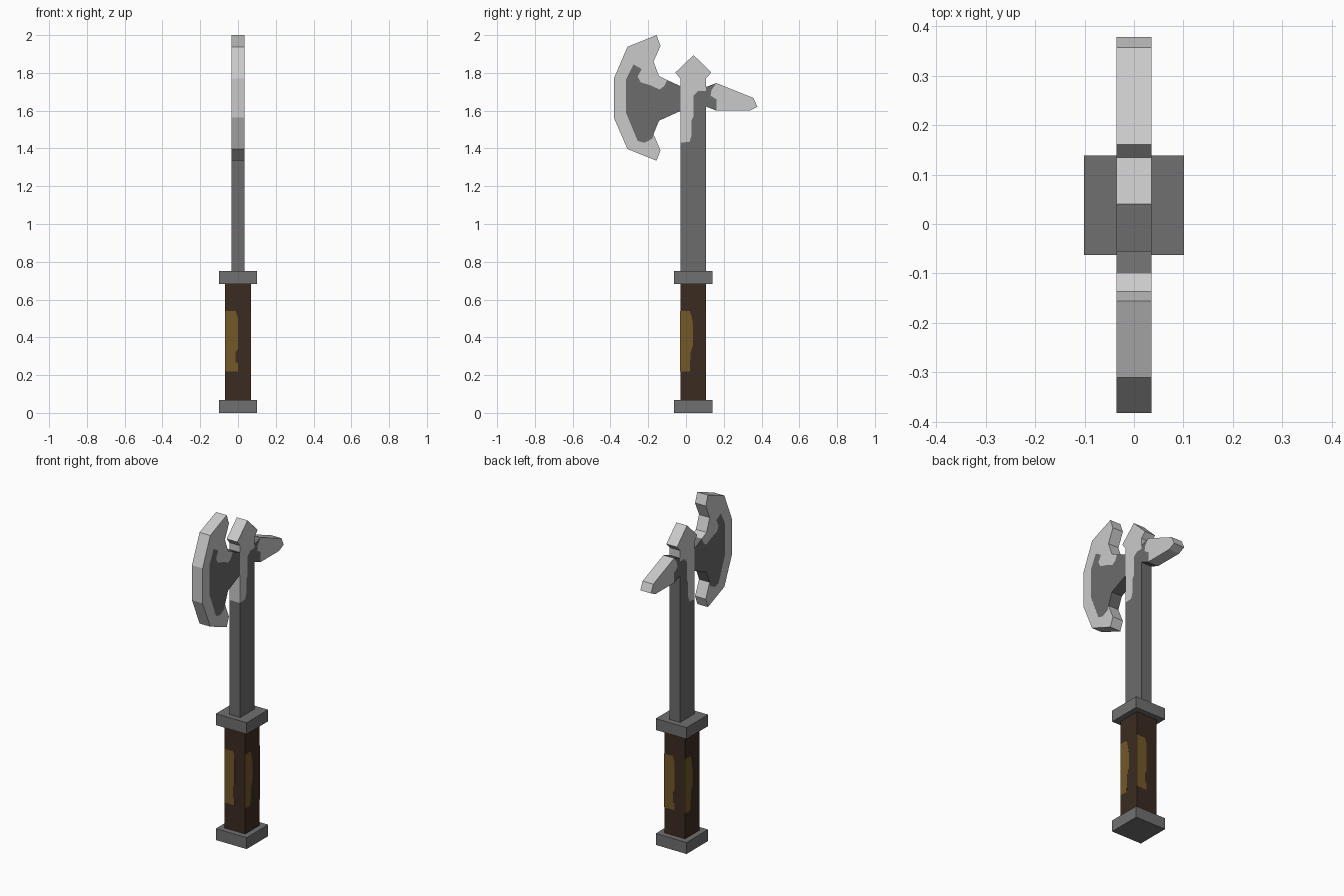
import bpy, bmesh, math
from mathutils import Matrix, Vector

cube = bpy.data.objects.get("Cube")
if cube:
    bpy.data.objects.remove(cube, do_unlink=True)

HALF = 0.035          # half thickness of haft and head
AXIS = 0.038          # y of the handle centre line


def material(name, colour):
    m = bpy.data.materials.new(name)
    m.use_nodes = True
    m.diffuse_color = (*colour, 1)
    bsdf = m.node_tree.nodes["Principled BSDF"]
    bsdf.inputs["Base Color"].default_value = (*colour, 1)
    bsdf.inputs["Roughness"].default_value = 0.8
    return m


DARK = material("dark_steel", (0.15, 0.15, 0.15))
COLLAR = material("collar_steel", (0.163, 0.163, 0.163))
LIGHT = material("bright_steel", (0.59, 0.59, 0.59))
WOOD = material("brown_wood", (0.044, 0.024, 0.0145))
GOLD = material("tan_wrap", (0.17, 0.098, 0.022))


def prism(name, outline, mat, x0=-HALF, x1=HALF, turn=0):
    """Extrude a (y, z) outline along x, then turn it about the handle axis."""
    bm = bmesh.new()
    face = bm.faces.new([bm.verts.new((x0, y, z)) for y, z in outline])
    ext = bmesh.ops.extrude_face_region(bm, geom=[face])
    moved = [v for v in ext["geom"] if isinstance(v, bmesh.types.BMVert)]
    bmesh.ops.translate(bm, verts=moved, vec=(x1 - x0, 0, 0))
    bmesh.ops.recalc_face_normals(bm, faces=bm.faces)
    pivot = Vector((0, AXIS, 0))
    bmesh.ops.rotate(bm, verts=bm.verts, cent=pivot,
                     matrix=Matrix.Rotation(turn, 3, 'Z'))
    mesh = bpy.data.meshes.new(name)
    bm.to_mesh(mesh)
    bm.free()
    mesh.materials.append(mat)
    obj = bpy.data.objects.new(name, mesh)
    bpy.context.collection.objects.link(obj)
    return obj


def block(name, half, z0, z1, mat):
    """Square block centred on the handle axis."""
    a, b = AXIS - half, AXIS + half
    return prism(name, [(a, z0), (b, z0), (b, z1), (a, z1)], mat, -half, half)


# Handle
block("pommel", 0.101, 0, 0.068, COLLAR)
block("grip", 0.068, 0.068, 0.682, WOOD)
block("guard", 0.101, 0.682, 0.75, COLLAR)

# Worn wrap patches, one at the same corner of each grip face
side, mid = AXIS - 0.0685, AXIS
curved = [(side, 0.22), (0.02, 0.22), (0.024, 0.32), (mid, 0.36),
          (mid, 0.46), (0.03, 0.51), (0.02, 0.54), (side, 0.54)]
square = [(side, 0.22), (mid, 0.22), (mid, 0.26), (0.026, 0.27), (0.026, 0.32),
          (mid, 0.34), (mid, 0.5), (0.026, 0.54), (side, 0.54)]
for i in range(4):
    prism("wrap_patch_%d" % (i + 1), square if i % 2 else curved, GOLD,
          0.066, 0.0685, i * math.pi / 2)

# Haft, with a bright cap fitted into its stepped upper edge
step = [(-0.03, 1.43), (0.018, 1.435), (0.03, 1.47), (0.03, 1.55),
        (0.04, 1.57), (0.04, 1.68), (0.065, 1.705), (0.105, 1.705)]
prism("haft", [(0.105, 0.75), (-0.03, 0.75)] + step, DARK)
prism("top_spike", step + [(0.105, 1.77), (0.134, 1.802), (0.04, 1.894),
                           (-0.056, 1.802), (-0.03, 1.77)], LIGHT)

# Axe blade: bright cutting edge around a dark cheek
inner = [(-0.1, 1.762), (-0.115, 1.73), (-0.14, 1.712), (-0.19, 1.735),
         (-0.24, 1.75), (-0.256, 1.78), (-0.235, 1.82), (-0.278, 1.845),
         (-0.318, 1.765), (-0.318, 1.59), (-0.256, 1.44), (-0.22, 1.43),
         (-0.178, 1.452), (-0.172, 1.476)]
rim = [(-0.135, 1.39), (-0.156, 1.335), (-0.31, 1.397), (-0.382, 1.563),
       (-0.382, 1.77), (-0.31, 1.938), (-0.156, 2.0), (-0.135, 1.943),
       (-0.172, 1.86), (-0.143, 1.783)]
prism("blade_edge", inner + rim, LIGHT)
prism("blade_cheek", inner + [(-0.143, 1.547), (-0.03, 1.598), (-0.03, 1.73)], DARK)

# Back pick: dark root and bright point
joint = [(0.161, 1.6), (0.161, 1.66), (0.13, 1.68), (0.135, 1.71), (0.161, 1.746)]
prism("pick_root", joint + [(0.105, 1.725), (0.105, 1.622)], DARK)
prism("pick_point", joint + [(0.357, 1.667), (0.378, 1.62), (0.336, 1.6)], LIGHT)
